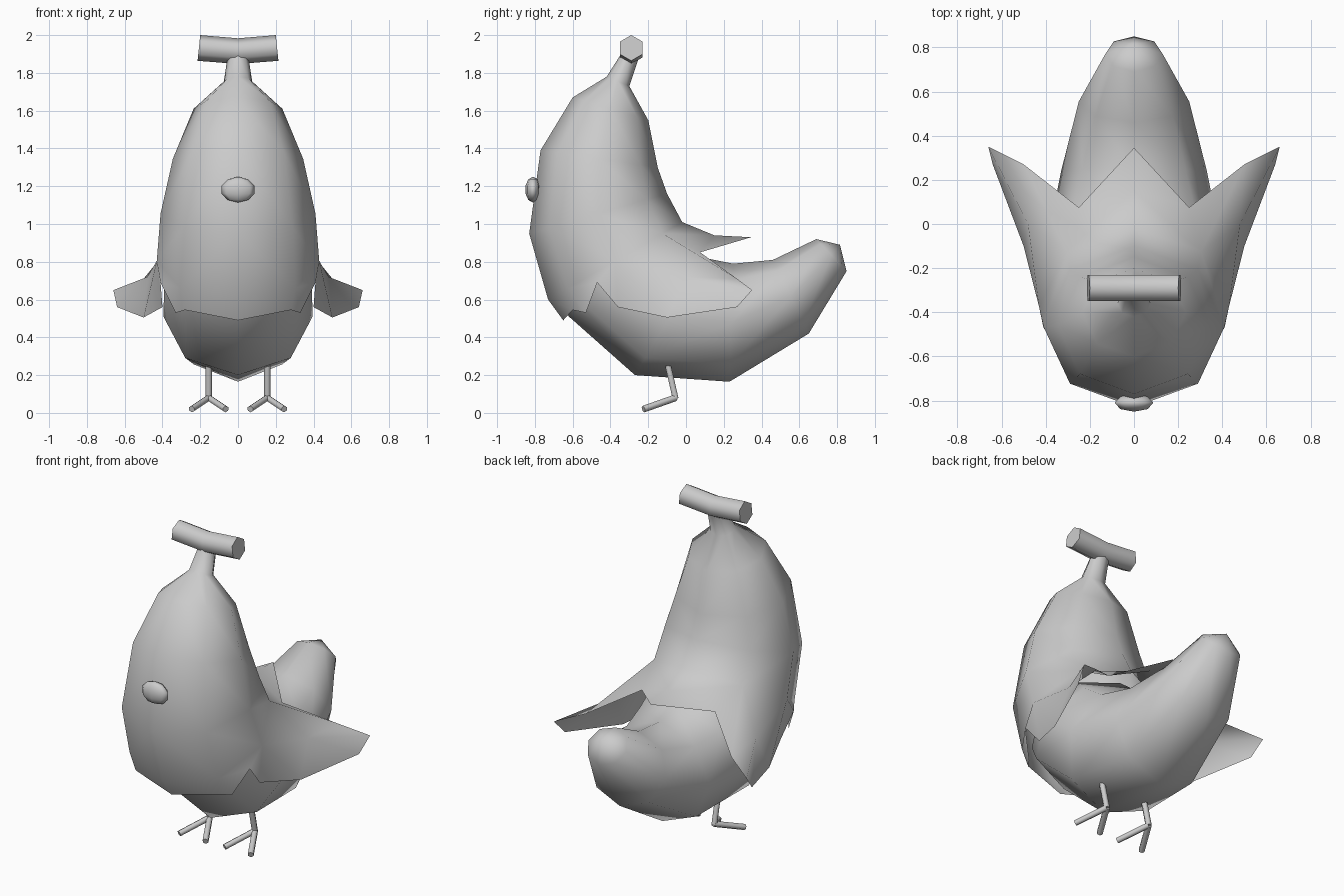
import bpy
import math
from mathutils import Vector

cube = bpy.data.objects.get("Cube")
if cube:
    bpy.data.objects.remove(cube, do_unlink=True)

grey = bpy.data.materials.new("plain grey")
grey.use_nodes = True
grey.diffuse_color = (0.6, 0.6, 0.6, 1)
grey.node_tree.nodes["Principled BSDF"].inputs["Base Color"].default_value = (0.6, 0.6, 0.6, 1)


def finish(obj, angle=65):
    obj.data.materials.append(grey)
    bpy.ops.object.select_all(action='DESELECT')
    obj.select_set(True)
    bpy.context.view_layer.objects.active = obj
    bpy.ops.object.shade_smooth_by_angle(angle=math.radians(angle))
    return obj


def make(name, verts, faces, mirror=False, angle=65):
    mesh = bpy.data.meshes.new(name)
    mesh.from_pydata(verts, [], faces)
    obj = bpy.data.objects.new(name, mesh)
    bpy.context.collection.objects.link(obj)
    if mirror:
        mod = obj.modifiers.new("Mirror", 'MIRROR')
        mod.use_clip = True
    return finish(obj, angle)


def oval(front, back, width, count, steps=8):
    """Points around an oval from the front point over +x to the back point."""
    f, b = Vector((0, *front)), Vector((0, *back))
    mid, half = (f + b) / 2, (f - b) / 2
    return [mid + half * math.cos(a) + Vector((width * math.sin(a), 0, 0))
            for a in (math.tau * i / steps for i in range(count))]


def tube(name, path, radius, sides=6):
    """Straight-sided tube through the path points, with closed ends."""
    pts = [Vector(p) for p in path]
    verts, faces = [], []
    for i, p in enumerate(pts):
        d = (pts[min(i + 1, len(pts) - 1)] - pts[max(i - 1, 0)]).normalized()
        u = d.cross(Vector((0, 1, 0.3))).normalized()
        v = d.cross(u)
        for k in range(sides):
            a = math.tau * k / sides
            verts.append(p + radius * (u * math.cos(a) + v * math.sin(a)))
    for i in range(len(pts) - 1):
        for k in range(sides):
            n = (k + 1) % sides
            faces.append([i * sides + k, i * sides + n, (i + 1) * sides + n, (i + 1) * sides + k])
    faces += [list(range(sides))[::-1], [len(verts) - 1 - k for k in range(sides)][::-1]]
    return make(name, verts, faces)


# Peel: half rings of front point, back point and half width, then the torn flaps
peel_rings = [
    ((-.35, 1.89), (-.25, 1.88), .055),
    ((-.42, 1.78), (-.30, 1.73), .075),
    ((-.60, 1.67), (-.20, 1.55), .235),
    ((-.77, 1.39), (-.15, 1.30), .345),
    ((-.83, .95), (-.10, 1.16), .41),
    ((-.73, .60), (-.02, 1.01), .43),
]
verts, faces = [], []
for ring in peel_rings:
    verts += oval(*ring, 5)
for i in range(len(peel_rings) - 1):
    for k in range(4):
        a = i * 5 + k
        faces.append([a, a + 5, a + 6, a + 1])

base = len(verts) - 5
index = {"a%d" % k: base + k for k in range(5)}
flap_points = {
    "front_tip": (0, -.65, .49), "front_edge": (.28, -.60, .545),
    "front_corner": (.33, -.53, .53), "front_notch": (.41, -.47, .69),
    "wing_front": (.40, -.36, .56), "wing_low": (.50, -.10, .505),
    "wing_end": (.64, .27, .56), "wing_tip": (.66, .35, .65),
    "wing_top": (.50, .27, .71), "wing_mid": (.48, 0, .72),
    "back_notch": (.25, .075, .85), "back_mid": (0, .15, .94), "back_tip": (0, .345, .93),
}
for key, point in flap_points.items():
    index[key] = len(verts)
    verts.append(Vector(point))
flap_faces = [
    "a0 front_tip front_edge a1", "a1 front_edge front_corner front_notch",
    "a1 front_notch a2", "a2 front_notch wing_front", "a2 wing_front wing_low",
    "a2 wing_low wing_mid", "wing_mid wing_low wing_end wing_tip",
    "wing_mid wing_tip wing_top", "a2 wing_mid a3",
    "a3 wing_mid wing_top back_notch", "a3 back_notch back_mid a4",
    "back_notch back_tip back_mid",
]
faces += [[index[w] for w in f.split()] for f in flap_faces]
make("peel", verts, faces, mirror=True, angle=80)

# Inner body, curving back and up into the tail
body_rings = [
    ((-.68, .62), (-.12, .98), .36),
    ((-.62, .51), (-.02, .90), .39),
    ((-.27, .20), (.10, .82), .395),
    ((.23, .165), (.25, .79), .33),
    ((.65, .42), (.46, .81), .25),
    ((.85, .75), (.69, .92), .13),
]
verts, faces = [], []
for ring in body_rings:
    verts += oval(*ring, 8)
for i in range(len(body_rings) - 1):
    for k in range(8):
        n = (k + 1) % 8
        faces.append([i * 8 + k, i * 8 + 8 + k, i * 8 + 8 + n, i * 8 + n])
verts.append(Vector((0, .815, .89)))
last = len(verts) - 1
faces += [[last - 8 + k, last, last - 8 + (k + 1) % 8] for k in range(8)]
faces.append(list(range(8)))
make("body", verts, faces, angle=80)

# Crossbar on the stem, slightly bent in the middle
tube("stem_bar", [(-.207, -.29, 1.932), (0, -.29, 1.915), (.207, -.29, 1.932)], .068)
bar = bpy.data.objects["stem_bar"]
for i, v in enumerate(bar.data.vertices):
    a = math.tau * (i % 6) / 6
    x, z = ((-.207, 1.932), (0, 1.915), (.207, 1.932))[i // 6]
    lift = .068 * math.cos(a)
    v.co = (x * (1 - lift * .5), -.29 + .068 * math.sin(a), z + lift)

# Beak
bpy.ops.mesh.primitive_uv_sphere_add(segments=8, ring_count=5, radius=1, location=(0, -.81, 1.182))
beak = bpy.context.object
beak.name = "beak"
beak.scale = (.092, .042, .068)
finish(beak, 80)

# Legs, each with two forward toes
for side, s in (("left", 1), ("right", -1)):
    x = s * .155
    tube(side + "_leg", [(x, -.095, .25), (x, -.055, .075)], .018)
    for toe, t in (("outer", 1), ("inner", -1)):
        tube(side + "_" + toe + "_toe",
             [(x, -.055, .08), (x + s * t * .09, -.225, .02)], .018)
